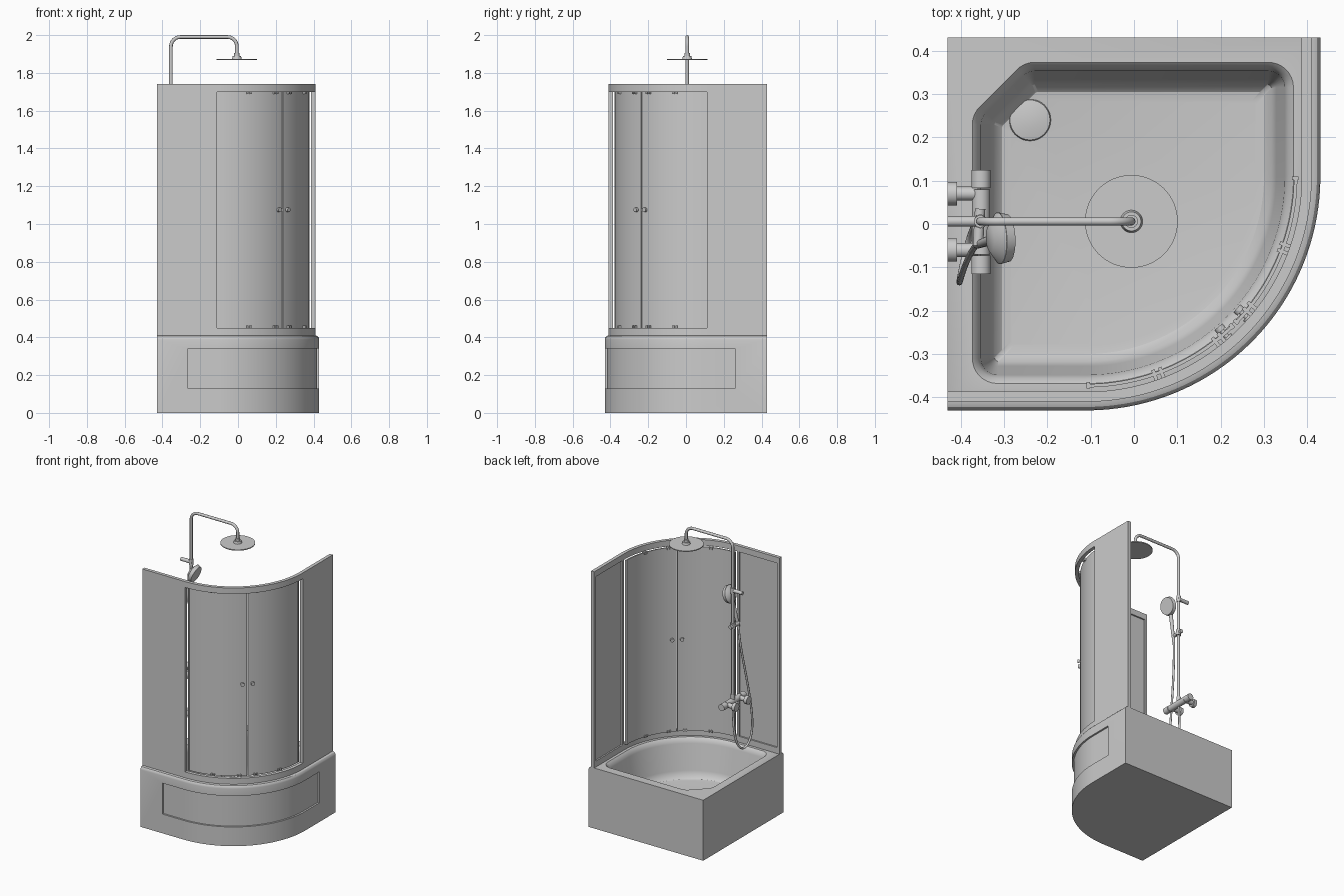
import bpy, bmesh, math
from mathutils import Vector

if "Cube" in bpy.data.objects:
    bpy.data.objects.remove(bpy.data.objects["Cube"])

C = Vector((-0.11, 0.11))  # centre of the quarter-round front


def finish(name, bm, angle=30):
    bmesh.ops.recalc_face_normals(bm, faces=bm.faces)
    me = bpy.data.meshes.new(name)
    bm.to_mesh(me)
    bm.free()
    ob = bpy.data.objects.new(name, me)
    bpy.context.collection.objects.link(ob)
    activate(ob)
    bpy.ops.object.shade_smooth_by_angle(angle=math.radians(angle))
    return ob


def activate(ob):
    bpy.ops.object.select_all(action='DESELECT')
    ob.select_set(True)
    bpy.context.view_layer.objects.active = ob


def rounded(corners):
    """Outline from (x, y, radius, segments), counter-clockwise."""
    out = []
    for i, (x, y, r, n) in enumerate(corners):
        p = Vector((x, y))
        if r == 0:
            out.append(p)
            continue
        u = (Vector(corners[i - 1][:2]) - p).normalized()
        v = (Vector(corners[(i + 1) % len(corners)][:2]) - p).normalized()
        half = u.angle(v) / 2
        c = p + (u + v).normalized() * (r / math.sin(half))
        a = p + u * (r / math.tan(half)) - c
        b = p + v * (r / math.tan(half)) - c
        a0 = math.atan2(a.y, a.x)
        sweep = (math.atan2(b.y, b.x) - a0) % math.tau
        for k in range(n + 1):
            t = a0 + sweep * k / n
            out.append(c + r * Vector((math.cos(t), math.sin(t))))
    return out


def loft(name, levels):
    """Closed solid through stacked (outline, z) loops."""
    bm = bmesh.new()
    loops = [[bm.verts.new((p.x, p.y, z)) for p in pts] for pts, z in levels]
    n = len(loops[0])
    for a, b in zip(loops, loops[1:]):
        for i in range(n):
            bm.faces.new((a[i], a[(i + 1) % n], b[(i + 1) % n], b[i]))
    bm.faces.new(loops[0])
    bm.faces.new(loops[-1])
    return finish(name, bm)


def ribbon(name, r_out, r_in, z0, z1, a0=-90, a1=0, tail=None):
    """Curved band around C; tail=(x0, y1) adds straight ends."""
    def path(r):
        n = max(2, int((a1 - a0) / 1.8))
        pts = []
        for k in range(n + 1):
            t = math.radians(a0 + (a1 - a0) * k / n)
            pts.append(C + r * Vector((math.cos(t), math.sin(t))))
        if tail:
            pts = [Vector((tail[0], C.y - r))] + pts + [Vector((C.x + r, tail[1]))]
        return pts
    pts = path(r_out) + path(r_in)[::-1]
    return loft(name, [(pts, z0), (pts, z1)])


def box(name, x0, x1, y0, y1, z0, z1, swap=False):
    if swap:  # mirror across the diagonal
        x0, x1, y0, y1 = -y0, -y1, -x0, -x1
    pts = [Vector(p) for p in ((x0, y0), (x1, y0), (x1, y1), (x0, y1))]
    return loft(name, [(pts, z0), (pts, z1)])


def cyl(name, p0, p1, r0, r1=None, seg=32):
    p0, p1 = Vector(p0), Vector(p1)
    d = p1 - p0
    bm = bmesh.new()
    bmesh.ops.create_cone(bm, cap_ends=True, segments=seg, radius1=r0,
                          radius2=r0 if r1 is None else r1, depth=d.length)
    rot = d.to_track_quat('Z', 'Y').to_matrix().to_4x4()
    bmesh.ops.transform(bm, matrix=rot, verts=bm.verts)
    bmesh.ops.translate(bm, vec=(p0 + p1) / 2, verts=bm.verts)
    return finish(name, bm, 40)


def tube(name, pts, r, kind='POLY'):
    cu = bpy.data.curves.new(name, 'CURVE')
    cu.dimensions, cu.bevel_depth, cu.bevel_resolution = '3D', r, 4
    cu.use_fill_caps = True
    s = cu.splines.new(kind)
    s.points.add(len(pts) - 1)
    for sp, p in zip(s.points, pts):
        sp.co = (*p, 1)
    if kind == 'NURBS':
        s.order_u, s.use_endpoint_u, s.resolution_u = 4, True, 8
    ob = bpy.data.objects.new(name, cu)
    bpy.context.collection.objects.link(ob)
    activate(ob)
    bpy.ops.object.convert(target='MESH')


def cut(ob, cutter):
    m = ob.modifiers.new('cut', 'BOOLEAN')
    m.operation, m.solver, m.object = 'DIFFERENCE', 'EXACT', cutter
    activate(ob)
    while ob.modifiers[0] != m:  # cut before the smoothing modifier, if any
        bpy.ops.object.modifier_move_up(modifier=m.name)
    bpy.ops.object.modifier_apply(modifier=m.name)
    bpy.data.objects.remove(cutter)


# Tray with a rounded front lip
def tray_loop(d):
    return rounded([(-.43, -.43 + d, 0, 0), (.43 - d, -.43 + d, .54 - d, 48),
                    (.43 - d, .43, 0, 0), (-.43, .43, 0, 0)])


tray = loft("tray", [(tray_loop(d), z) for d, z in
                     ((0, 0), (0, .388), (.002, .398), (.008, .406), (.018, .41))])


# Basin hollow with one chamfered corner
def basin_loop(d):
    r = max(.05 - d, .01)
    return rounded([(-.365 + d, -.36 + d, r, 8), (.36 - d, -.36 + d, .47 - d, 40),
                    (.36 - d, .365 - d, r, 8), (-.25 + .414 * d, .365 - d, r, 5),
                    (-.365 + d, .25 - .414 * d, r, 5)])


cut(tray, loft("basin_cutter", [(basin_loop(d), z) for d, z in
                                ((.08, .15), (.06, .153), (.043, .168), (.032, .2), (.012, .375),
                                 (.004, .398), (-.006, .408), (-.013, .415))]))
# Recessed front service panel
cut(tray, ribbon("panel_cutter", .6, .528, .13, .34, tail=(-.265, .26)))
activate(tray)
bpy.ops.object.shade_smooth_by_angle(angle=math.radians(30))

# Drain cover
cyl("drain_cover", (-.24, .24, .148), (-.24, .24, .156), .049, .046, 40)
cyl("drain_cap", (-.24, .24, .156), (-.24, .24, .161), .046, .02, 40)

# Fixed side panels with inner frames
for side, sw in (("front", False), ("right", True)):
    box(side + "_panel", -.43, -.11, -.41, -.397, .41, 1.74, sw)
    for i, z in enumerate((.41, 1.70)):
        box(f"{side}_panel_rail_{i}", -.43, -.11, -.397, -.387, z, z + .04, sw)
    for i, x in enumerate((-.43, -.128)):
        box(f"{side}_panel_post_{i}", x, x + .018, -.397, -.387, .45, 1.70, sw)

# Curved rails
ribbon("bottom_rail", .52, .497, .41, .45)
ribbon("top_rail", .52, .497, 1.70, 1.74)

# Sliding doors, seals, knobs and rollers
for i, (a0, a1) in enumerate(((-90, -45.3), (-44.7, 0))):
    ribbon(f"door_{i}", .487, .479, .45, 1.70, a0, a1)
    for j, a in enumerate((a0, a1 - 1)):
        ribbon(f"door_{i}_seal_{j}", .489, .475, .45, 1.70, a, a + 1)
    t = math.radians(-48.75 + 7.5 * i)
    v = Vector((math.cos(t), math.sin(t)))
    ends = [(*(C + r * v), 1.075) for r in (.462, .474, .492, .506)]
    cyl(f"door_{i}_knob_stem", ends[0], ends[3], .006, seg=16)
    cyl(f"door_{i}_inner_knob", ends[0], ends[1], .012, seg=24)
    cyl(f"door_{i}_outer_knob", ends[2], ends[3], .012, seg=24)
for i, a in enumerate((-70, -51, -39, -20)):
    for j, z in enumerate((.448, 1.688)):
        for k in (-1, 1):
            ribbon(f"roller_{i}_{j}_{k}", .499, .472, z, z + .014, a + k - .5, a + k + .5)

# Riser pipe with overhead arm
Y = .006
pts = [(-.355, Y, .9)]
for k in range(11):
    t = math.pi - math.pi / 2 * k / 10
    pts.append((-.305 + .05 * math.cos(t), Y, 1.94 + .05 * math.sin(t)))
for k in range(11):
    t = math.pi / 2 - math.pi / 2 * k / 10
    pts.append((-.056 + .05 * math.cos(t), Y, 1.94 + .05 * math.sin(t)))
pts.append((-.006, Y, 1.88))
tube("riser_pipe", pts, .0095)

# Overhead rain shower
cyl("rain_head_disc", (-.006, Y, 1.868), (-.006, Y, 1.874), .107, seg=64)
cyl("rain_head_hub", (-.006, Y, 1.874), (-.006, Y, 1.889), .026, .022)
cyl("rain_head_nut", (-.006, Y, 1.889), (-.006, Y, 1.905), .015)

# Wall bracket and slider on the riser
cyl("wall_bracket", (-.43, Y, 1.65), (-.345, Y, 1.65), .012)
cyl("bracket_collar", (-.355, Y, 1.63), (-.355, Y, 1.67), .014)
cyl("slider_collar", (-.355, Y, 1.39), (-.355, Y, 1.43), .016)
cyl("slider_arm", (-.355, .035, 1.41), (-.36, -.05, 1.41), .012)

# Hand shower
cyl("hand_shower_back", (-.332, -.034, 1.607), (-.312, -.033, 1.60), .03, .059, 40)
cyl("hand_shower_face", (-.312, -.033, 1.60), (-.291, -.032, 1.593), .06, .055, 40)
cyl("hand_shower_handle", (-.362, -.048, 1.37), (-.322, -.034, 1.58), .009, .013, 20)

# Mixer bar with wall connections
cyl("mixer_bar", (-.353, -.07, .9), (-.353, .08, .9), .021)
cyl("mixer_knob_left", (-.353, .083, .9), (-.353, .125, .9), .022)
cyl("mixer_knob_right", (-.353, -.115, .9), (-.353, -.073, .9), .022)
cyl("riser_socket", (-.355, Y, .91), (-.355, Y, .95), .014)
for i, y in enumerate((-.06, .07)):
    cyl(f"wall_flange_{i}", (-.43, y, .9), (-.408, y, .9), .027)
    cyl(f"wall_union_{i}", (-.408, y, .9), (-.36, y, .9), .016)

# Hose hanging in a loop
tube("hose", [(-.362, -.048, 1.375), (-.367, -.05, 1.28), (-.385, -.08, 1.1),
              (-.40, -.125, .85), (-.405, -.145, .66), (-.395, -.09, .55),
              (-.375, -.01, .57), (-.36, .012, .72), (-.357, Y, .885)], .007, 'NURBS')
